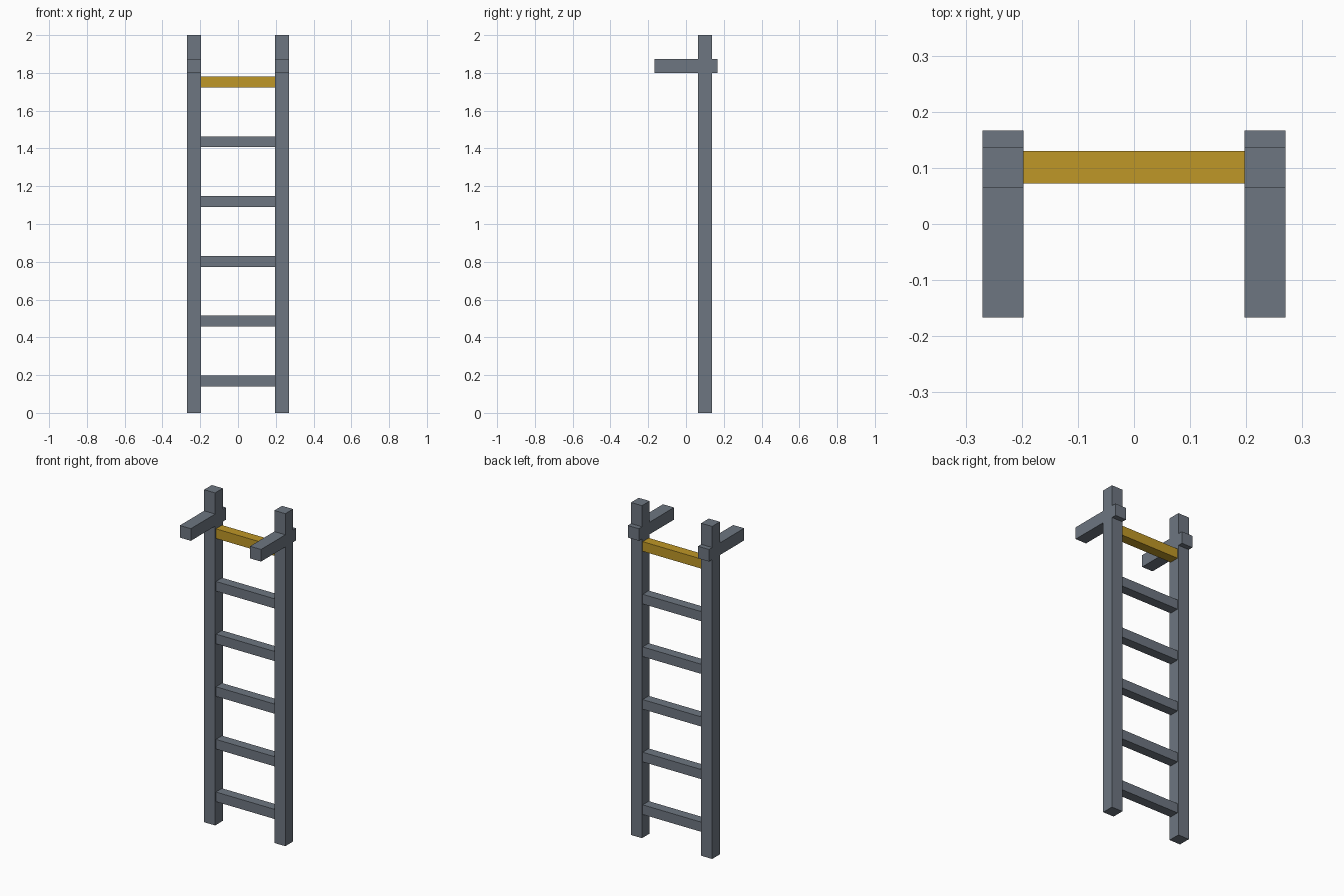
import bpy
import bmesh

if "Cube" in bpy.data.objects:
    bpy.data.objects.remove(bpy.data.objects["Cube"])


def paint(name, colour):
    mat = bpy.data.materials.new(name)
    mat.diffuse_color = (*colour, 1)
    mat.use_nodes = True
    mat.node_tree.nodes["Principled BSDF"].inputs["Base Color"].default_value = mat.diffuse_color
    return mat


slate = paint("slate_metal", (0.155, 0.182, 0.22))
yellow = paint("yellow_paint", (0.52, 0.31, 0.02))

INNER, OUTER = 0.197, 0.27       # rail inner and outer x
BACK, FRONT = 0.137, 0.064       # rail y extents
ARM_BACK, ARM_FRONT = 0.167, -0.167
ARM_LOW, ARM_HIGH = 1.80, 1.873


def extrude_x(name, profile, x0, x1, material):
    """Solid made by sweeping a (y, z) profile from x0 to x1."""
    bm = bmesh.new()
    face = bm.faces.new([bm.verts.new((x0, y, z)) for y, z in profile])
    out = bmesh.ops.extrude_face_region(bm, geom=[face], use_keep_orig=True)
    verts = [g for g in out["geom"] if isinstance(g, bmesh.types.BMVert)]
    bmesh.ops.translate(bm, verts=verts, vec=(x1 - x0, 0, 0))
    bmesh.ops.recalc_face_normals(bm, faces=bm.faces)
    mesh = bpy.data.meshes.new(name)
    bm.to_mesh(mesh)
    bm.free()
    mesh.materials.append(material)
    obj = bpy.data.objects.new(name, mesh)
    bpy.context.collection.objects.link(obj)
    return obj


# Side rails: upright with a crossing top arm, mirrored left and right
rail_profile = [
    (FRONT, 0), (BACK, 0),
    (BACK, ARM_LOW), (ARM_BACK, ARM_LOW), (ARM_BACK, ARM_HIGH), (BACK, ARM_HIGH),
    (BACK, 2), (FRONT, 2),
    (FRONT, ARM_HIGH), (ARM_FRONT, ARM_HIGH), (ARM_FRONT, ARM_LOW), (FRONT, ARM_LOW),
]
rails = extrude_x("side_rails", rail_profile, INNER, OUTER, slate)
rails.modifiers.new("mirror", "MIRROR").use_axis = (True, False, False)

# Rungs: square bars between the rails, the top one painted yellow
half, y_mid = 0.029, 0.101
for i in range(6):
    z = 0.169 + i * 0.3166
    square = [(y_mid - half, z - half), (y_mid + half, z - half),
              (y_mid + half, z + half), (y_mid - half, z + half)]
    top = i == 5
    extrude_x("top_rung" if top else f"rung_{i + 1}", square,
              -INNER, INNER, yellow if top else slate)
